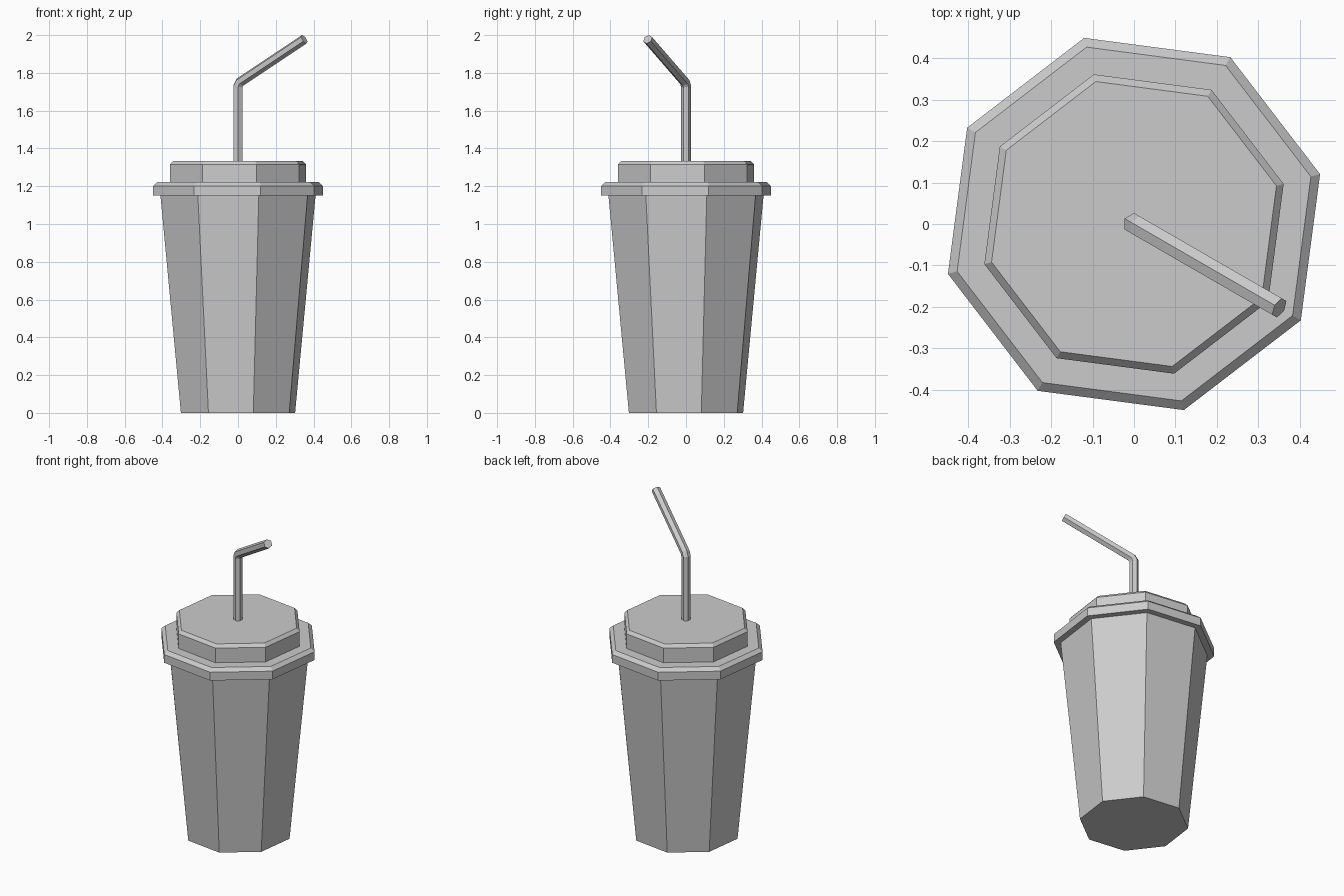
import bpy
import bmesh
from math import radians, cos, sin
from mathutils import Vector

cube = bpy.data.objects.get("Cube")
if cube:
    bpy.data.objects.remove(cube, do_unlink=True)

grey = bpy.data.materials.new("light grey")
grey.use_nodes = True
colour = (0.6, 0.6, 0.6, 1)
grey.diffuse_color = colour
grey.node_tree.nodes["Principled BSDF"].inputs["Base Color"].default_value = colour


def loft(name, rings):
    """Skin a closed, flat-shaded solid through equal rings of points."""
    bm = bmesh.new()
    loops = [[bm.verts.new(p) for p in ring] for ring in rings]
    count = len(loops[0])
    for low, high in zip(loops, loops[1:]):
        for i in range(count):
            j = (i + 1) % count
            bm.faces.new((low[i], low[j], high[j], high[i]))
    bm.faces.new(loops[0][::-1])
    bm.faces.new(loops[-1])
    bmesh.ops.recalc_face_normals(bm, faces=bm.faces)
    mesh = bpy.data.meshes.new(name)
    bm.to_mesh(mesh)
    bm.free()
    mesh.materials.append(grey)
    obj = bpy.data.objects.new(name, mesh)
    bpy.context.collection.objects.link(obj)
    return obj


def octagon(radius, z):
    angles = [radians(15 + 45 * i) for i in range(8)]
    return [Vector((radius * cos(a), radius * sin(a), z)) for a in angles]


def turned(name, profile):
    return loft(name, [octagon(r, z) for r, z in profile])


# Tapered cup and the two bevelled steps of the lid
turned("cup", [(0.313, 0), (0.425, 1.15)])
turned("lid_rim", [(0.465, 1.15), (0.465, 1.202), (0.442, 1.222)])
turned("lid_top", [(0.374, 1.222), (0.374, 1.314), (0.356, 1.333)])

# Six-sided bent straw: distance outward, height, tilt and stretch of each mitred ring
outward = Vector((cos(radians(-30)), sin(radians(-30)), 0))
side = Vector((-outward.y, outward.x, 0))
up = Vector((0, 0, 1))
mitre = 1 / cos(radians(15))
path = [(0, 1.32, 0, 1), (0, 1.73, 15, mitre),
        (0.012, 1.751, 45, mitre), (0.405, 1.978, 60, 1)]
straw_rings = []
for distance, height, tilt, stretch in path:
    t = radians(tilt)
    across = (outward * cos(t) - up * sin(t)) * stretch
    centre = outward * distance + up * height
    straw_rings.append([centre + 0.0265 * (across * cos(radians(60 * i))
                                           + side * sin(radians(60 * i)))
                        for i in range(6)])
loft("straw", straw_rings)
